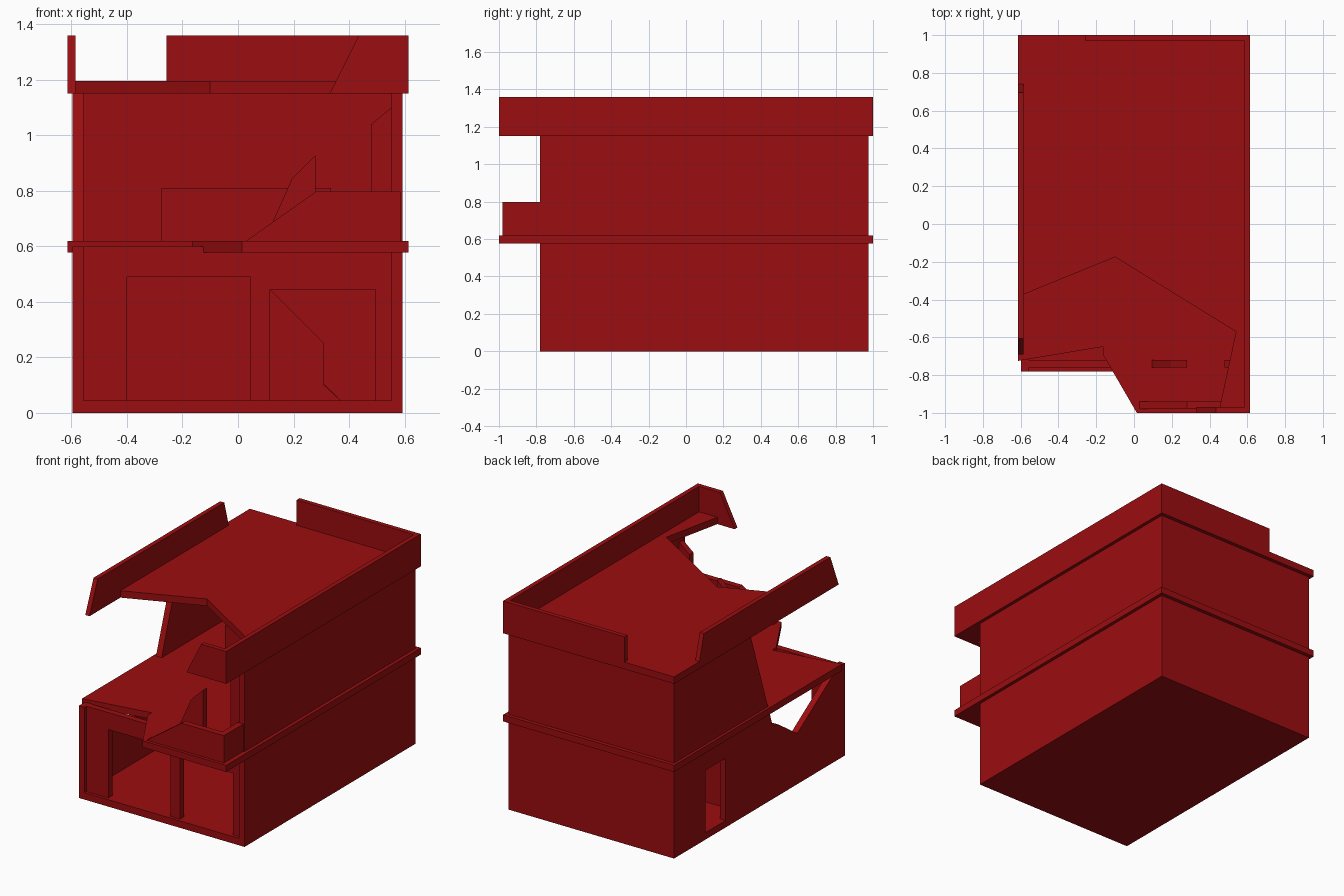
import bpy, bmesh
from mathutils import Vector

cube = bpy.data.objects.get("Cube")
if cube:
    bpy.data.objects.remove(cube, do_unlink=True)

red = bpy.data.materials.new("brick_red")
red.use_nodes = True
COLOUR = (0.33, 0.004, 0.005, 1)
red.diffuse_color = COLOUR
red.node_tree.nodes["Principled BSDF"].inputs["Base Color"].default_value = COLOUR


def prism(name, axis, lo, hi, outline):
    """Extrude a flat outline along an axis; outline holds the other two coordinates in x, y, z order."""
    bm = bmesh.new()
    verts = []
    for point in outline:
        co = list(point)
        co.insert("xyz".index(axis), lo)
        verts.append(bm.verts.new(co))
    face = bm.faces.new(verts)
    moved = bmesh.ops.extrude_face_region(bm, geom=[face])["geom"]
    shift = Vector([hi - lo if a == axis else 0 for a in "xyz"])
    bmesh.ops.translate(bm, vec=shift, verts=[v for v in moved if isinstance(v, bmesh.types.BMVert)])
    bmesh.ops.recalc_face_normals(bm, faces=bm.faces)
    mesh = bpy.data.meshes.new(name)
    bm.to_mesh(mesh)
    bm.free()
    mesh.materials.append(red)
    obj = bpy.data.objects.new(name, mesh)
    bpy.context.collection.objects.link(obj)
    return obj


def box(name, x0, x1, y0, y1, z0, z1):
    return prism(name, "z", z0, z1, [(x0, y0), (x1, y0), (x1, y1), (x0, y1)])


# Main levels
X0, X1, Y0, Y1 = -0.597, 0.593, -0.78, 0.975
EDGE, T = 0.615, 0.04
FLOOR, SLAB, LEVEL, CEIL, ROOF, TOP = 0.045, 0.577, 0.62, 1.15, 1.195, 1.36

# Ground slab and the two intact walls
box("ground_slab", X0, X1, Y0, Y1, 0, FLOOR)
box("right_wall", X1 - T, X1, Y0, Y1, FLOOR, CEIL)
box("back_wall", X0 + T, X1 - T, Y1 - T, Y1, FLOOR, CEIL)

# Left wall: side door, broken front half
prism("left_wall", "x", X0, X0 + T, [
    (Y0, FLOOR), (0.445, FLOOR), (0.445, 0.45), (0.65, 0.45), (0.65, FLOOR), (Y1, FLOOR),
    (Y1, CEIL), (0.19, CEIL), (-0.03, 0.5), (-0.035, 0.48), (-0.1, 0.46),
    (-0.29, 0.33), (-0.66, 0.57), (-0.66, 0.6), (Y0, 0.6)])

# Ground floor front wall with a wide and a narrow doorway
F0, F1 = -0.76, -0.72
prism("front_wall", "y", F0, F1, [
    (X0 + T, FLOOR), (-0.4, FLOOR), (-0.4, 0.49), (0.045, 0.49), (0.045, FLOOR),
    (0.115, FLOOR), (0.115, 0.445), (0.495, 0.445), (0.495, FLOOR), (X1 - T, FLOOR),
    (X1 - T, 0.6), (X0 + T, 0.6)])

# Upper front wall fragments beside the balcony door
prism("upper_wall_shard", "y", F0, F1, [
    (0.095, LEVEL), (0.28, LEVEL), (0.28, 0.928), (0.195, 0.845)])
prism("upper_wall_stub", "y", F0, F1, [
    (0.48, LEVEL), (X1 - T, LEVEL), (X1 - T, 1.1), (0.48, 1.04)])

# Upper floor slab, broken at the front left, with a stairwell
slab = prism("upper_floor_slab", "z", SLAB, LEVEL, [
    (-EDGE, 1), (-EDGE, -0.725), (-0.165, -0.65), (-0.165, -0.69),
    (0.015, -1), (EDGE, -1), (EDGE, 1)])
cutter = box("stairwell_cutter", -0.24, 0.3, 0.3, 0.6, 0.5, 0.7)
cut = slab.modifiers.new("stairwell", "BOOLEAN")
cut.object, cut.operation, cut.solver = cutter, "DIFFERENCE", "EXACT"
bpy.context.view_layer.update()
finished = bpy.data.meshes.new_from_object(slab.evaluated_get(bpy.context.evaluated_depsgraph_get()))
slab.modifiers.clear()
slab.data = finished
bpy.data.objects.remove(cutter, do_unlink=True)

# Staircase with its side partition and upstairs rail
prism("stair_ramp", "y", 0.3, 0.6, [
    (0.37, FLOOR), (0.31, FLOOR), (-0.24, 0.595), (-0.21, LEVEL)])
prism("stair_partition", "y", 0.26, 0.3, [
    (X0 + T, FLOOR), (0.37, FLOOR), (0.31, 0.1), (0.31, 0.25), (-0.017, SLAB), (X0 + T, SLAB)])
box("stairwell_rail_front", -0.275, 0.335, 0.26, 0.3, LEVEL, 0.81)
box("stairwell_rail_back", -0.275, 0.335, 0.6, 0.64, LEVEL, 0.81)
box("stairwell_rail_end", 0.3, 0.335, 0.3, 0.6, LEVEL, 0.81)

# Balcony parapet
prism("balcony_front", "y", -0.98, -0.94, [
    (0.03, LEVEL), (0.585, LEVEL), (0.585, 0.797), (0.28, 0.797)])
box("balcony_side", 0.545, 0.585, -0.94, Y0 + 0.02, LEVEL, 0.797)

# Broken roof slab
prism("roof_slab", "z", CEIL, ROOF, [
    (-EDGE, 1), (-EDGE, -0.385), (-0.1, -0.175), (0.54, -0.57),
    (0.447, -1), (EDGE, -1), (EDGE, 1)])

# Roof parapets, broken at their ends
P = 0.03
box("right_parapet", EDGE - P, EDGE, -1, 1, CEIL, TOP)
box("back_parapet", -0.257, EDGE - P, 1 - P, 1, CEIL, TOP)
prism("front_parapet", "y", -1, -1 + P, [
    (0.33, CEIL), (EDGE - P, CEIL), (EDGE - P, TOP), (0.435, TOP)])
prism("left_parapet", "x", -EDGE, -EDGE + P, [
    (-0.69, CEIL), (0.75, CEIL), (0.74, ROOF), (0.695, TOP), (-0.605, TOP)])
